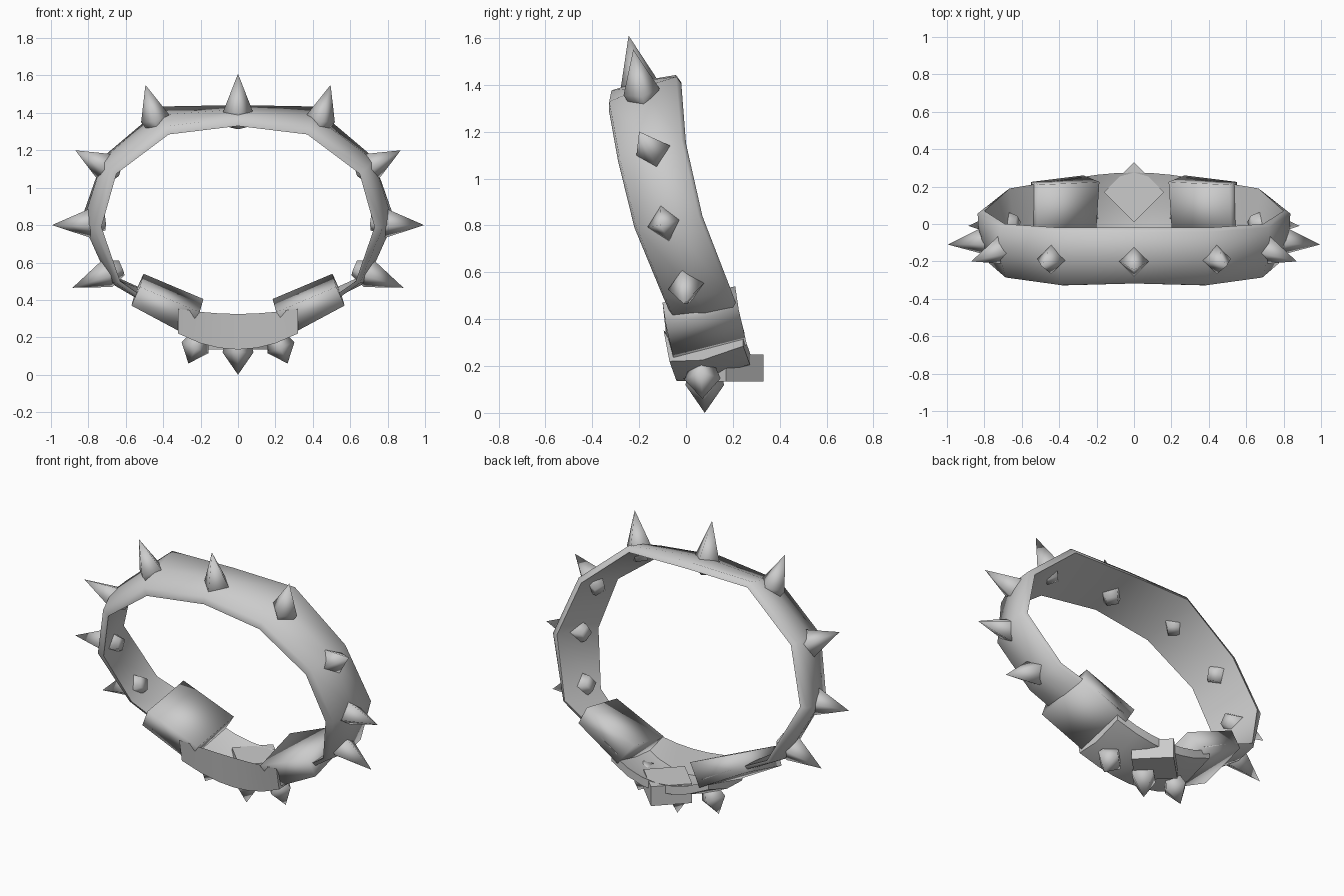
import bpy, math
from mathutils import Vector

if "Cube" in bpy.data.objects:
    bpy.data.objects.remove(bpy.data.objects["Cube"])


def make(name, verts, faces, angle=50):
    me = bpy.data.meshes.new(name)
    me.from_pydata([tuple(v) for v in verts], [], faces)
    ob = bpy.data.objects.new(name, me)
    bpy.context.collection.objects.link(ob)
    bpy.ops.object.select_all(action='DESELECT')
    ob.select_set(True)
    bpy.context.view_layer.objects.active = ob
    bpy.ops.object.mode_set(mode='EDIT')
    bpy.ops.mesh.select_all(action='SELECT')
    bpy.ops.mesh.normals_make_consistent(inside=False)
    bpy.ops.object.mode_set(mode='OBJECT')
    bpy.ops.object.shade_smooth_by_angle(angle=math.radians(angle))
    return ob


def loft(name, sections, angle=50):
    """Skin closed cross-sections in order and cap both ends."""
    n, m = len(sections[0]), len(sections)
    verts = [v for s in sections for v in s]
    faces = [(i * n + j, i * n + (j + 1) % n, (i + 1) * n + (j + 1) % n, (i + 1) * n + j)
             for i in range(m - 1) for j in range(n)]
    faces += [tuple(range(n)), tuple(range((m - 1) * n, m * n))]
    return make(name, verts, faces, angle)


# Leather band: inner front and back edge points from the strap end up to the top
half = [((.30, -.03, .29), (.28, .25, .34)),
        ((.50, -.06, .41), (.49, .22, .45)),
        ((.63, -.10, .50), (.665, .19, .53)),
        ((.73, -.22, .79), (.80, .07, .84)),
        ((.65, -.29, 1.075), (.69, .00, 1.15)),
        ((.37, -.328, 1.285), (.39, -.02, 1.405)),
        ((0, -.318, 1.33), (0, -.02, 1.41))]
flip = lambda p: (-p[0], p[1], p[2])
path = half + [(flip(f), flip(b)) for f, b in reversed(half[:-1])]
centre = Vector((0, -.03, .82))
axis = Vector((0, .975, .22))
sections = []
for i, (f, b) in enumerate(path):
    f, b = Vector(f), Vector(b)
    a, c = path[max(i - 1, 0)], path[min(i + 1, len(path) - 1)]
    tangent = Vector(c[0]) - Vector(a[0])
    out = tangent.cross(axis).normalized()
    if out.dot((f + b) / 2 - centre) < 0:
        out.negate()
    t = .025 if f.z < .6 else .045
    bulge = .02 if .45 < f.z < 1.2 else .005
    sections.append([f, b, b + out * t * .8 - axis * .015,
                     (f + b) / 2 + out * (t + bulge), f + out * t + axis * .01])
loft("collar_band", sections, 100)

# Sleeves covering both strap ends
for s, side in ((1, "right"), (-1, "left")):
    front = [Vector((s * x, y, z)) for x, y, z in
             ((.57, -.085, .37), (.525, -.10, .47), (.205, -.085, .335), (.29, -.05, .22))]
    loft("sleeve_" + side, [front, [p + Vector((-s * .02, .31, .07)) for p in front]], 95)

# Thin curved bottom plate, tilted like the band, with a raised front lip
profile = [(-.065, .325), (-.02, .19), (.10, .19), (.275, .25), (.275, .20), (.10, .14), (-.04, .135)]
loft("bottom_plate", [[(x, y - .3 * x * x, z + .085 * (x / .32) ** 2 - (.05 if z > .3 else 0) * (x / .3) ** 2)
                       for y, z in profile]
                      for x in (-.32, -.2, -.1, 0, .1, .2, .32)], 60)

# Diamond-shaped block under the back of the plate
diamond = [(0, .33), (.16, .17), (0, .01), (-.16, .17)]
loft("back_block", [[(x, y, z) for x, y in diamond] for z in (.135, .25)])


# Four-sided spikes with a tapered stub through the strap
def spike(name, base, tip, r=.074, stub=.085):
    base, tip = Vector(base), Vector(tip)
    d = (tip - base).normalized()
    u = (axis - d * axis.dot(d)).normalized()
    v = d.cross(u)
    ring = lambda c, k: [c + u * k, c + v * k, c - u * k, c - v * k]
    verts = ring(base - d * stub, r * .55) + ring(base, r) + [tip]
    faces = [(0, 1, 2, 3)]
    for i in range(4):
        j = (i + 1) % 4
        faces += [(i, j, 4 + j, 4 + i), (4 + i, 4 + j, 8)]
    make(name, verts, faces, 95)


spike("spike_top", (0, -.2, 1.405), (0, -.245, 1.61), .08)
spike("spike_bottom", (0, .08, .12), (0, .08, 0), .083, .12)
pairs = [((.443, -.19, 1.37), (.495, -.225, 1.55)),
         ((.715, -.14, 1.115), (.87, -.20, 1.20)),
         ((.795, -.09, .81), (.995, -.11, .80)),
         ((.70, .0, .54), (.885, -.01, .465)),
         ((.23, .07, .145), (.265, .07, .06))]
for k, (b, t) in enumerate(pairs):
    spike(f"spike_right_{k}", b, t, .078)
    spike(f"spike_left_{k}", flip(b), flip(t), .078)
